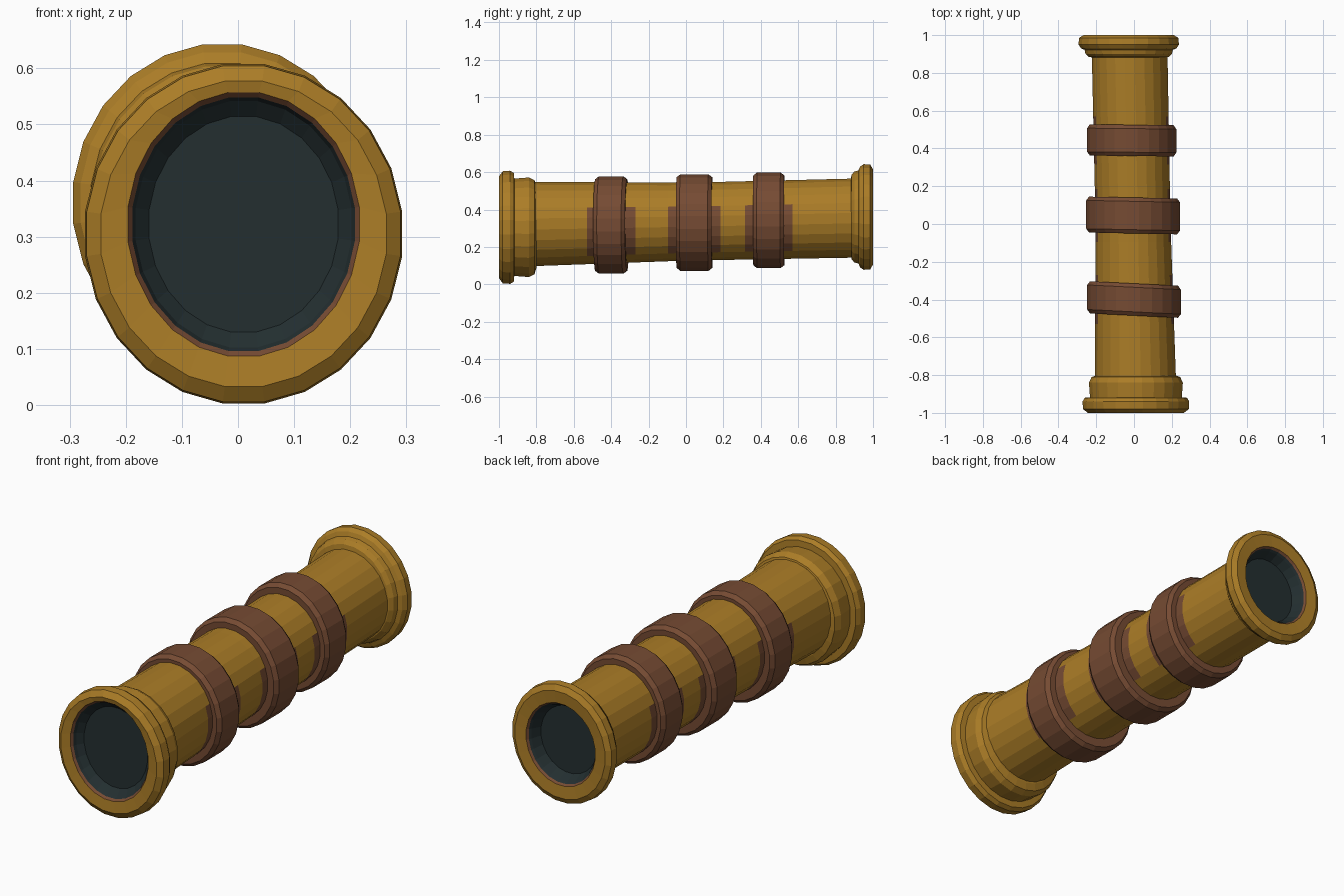
import bpy, bmesh
from math import sin, cos, tau
from mathutils import Vector

cube = bpy.data.objects.get("Cube")
if cube:
    bpy.data.objects.remove(cube)

SIDES = 24


def make_material(name, rgb):
    mat = bpy.data.materials.new(name)
    mat.use_nodes = True
    colour = (*rgb, 1)
    mat.diffuse_color = colour
    mat.node_tree.nodes["Principled BSDF"].inputs["Base Color"].default_value = colour
    return mat


MATERIALS = [
    make_material("brass", (0.41, 0.205, 0.02)),
    make_material("leather", (0.18, 0.07, 0.033)),
    make_material("dark_glass", (0.017, 0.028, 0.03)),
]
BRASS, LEATHER, GLASS = range(3)


def loft(name, stations, tilt=0, paint=None):
    """Closed solid along y; station = (y, outline, scale, material of the strip that follows).
    An outline is (centre x, centre z, radius x, radius z)."""
    bm = bmesh.new()
    rings = []
    for y, (cx, cz, rx, rz), scale, _ in stations:
        ring = []
        for i in range(SIDES):
            a = tau * (i + 0.5) / SIDES
            dx = rx * scale * cos(a)
            ring.append(bm.verts.new((cx + dx, y - tilt * dx, cz + rz * scale * sin(a))))
        rings.append(ring)
    for lower, upper, station in zip(rings, rings[1:], stations):
        for i in range(SIDES):
            j = (i + 1) % SIDES
            face = bm.faces.new((lower[i], lower[j], upper[j], upper[i]))
            face.material_index = station[3]
    for ring, station in ((rings[0], stations[0]), (rings[-1], stations[-1])):
        bm.faces.new(ring).material_index = station[3]
    bmesh.ops.recalc_face_normals(bm, faces=bm.faces)
    if paint:
        for face in bm.faces:
            face.material_index = paint(face)
    mesh = bpy.data.meshes.new(name)
    bm.to_mesh(mesh)
    bm.free()
    for mat in MATERIALS:
        mesh.materials.append(mat)
    obj = bpy.data.objects.new(name, mesh)
    bpy.context.collection.objects.link(obj)
    return obj


# Leather bands: name, start, end, outline, tilt
BANDS = [
    ("front_band", -0.485, -0.315, (0, 0.317, 0.25, 0.262), 0.05),
    ("middle_band", -0.05, 0.14, (-0.005, 0.33, 0.25, 0.26), 0.02),
    ("back_band", 0.36, 0.525, (-0.012, 0.342, 0.238, 0.258), 0.01),
]
for name, start, end, outline, tilt in BANDS:
    loft(name, [
        (start, outline, 0.94, LEATHER),
        (start + 0.02, outline, 1, LEATHER),
        (end - 0.02, outline, 1, LEATHER),
        (end, outline, 0.94, LEATHER),
    ], tilt)

# Main tube, narrowest near the middle
TUBE_FRONT = Vector((0.008, 0.322, 0.217, 0.228))
TUBE_MIDDLE = Vector((-0.005, 0.335, 0.2, 0.21))
TUBE_BACK = Vector((-0.022, 0.353, 0.202, 0.213))
STAIN = 0.045


def tube_outline(y):
    return TUBE_MIDDLE.lerp(TUBE_FRONT if y < 0 else TUBE_BACK, abs(y) / 0.85)


def stain_sides(face):
    """Leather colour spreads beside each band on the flanks only."""
    y, n = face.calc_center_median().y, face.normal
    near = any(b[1] - STAIN < y < b[2] + STAIN for b in BANDS)
    return LEATHER if near and abs(n.x) > 0.6 and n.z < 0.4 else BRASS


tube_ys = [-0.86]
for band in BANDS:
    tube_ys += [band[1] - STAIN, band[2] + STAIN]
tube_ys.append(0.9)
loft("main_tube", [(y, tube_outline(y), 1, BRASS) for y in tube_ys], paint=stain_sides)

# Front end: recessed glass, thin liner, rounded rim and stepped collar
rim = (0.01, 0.305, 0.285, 0.305)
hole = (0.01, 0.322, 0.2, 0.228)
loft("front_rim", [
    (-0.945, hole, 0.85, GLASS),
    (-0.97, hole, 0.97, GLASS),
    (-0.985, hole, 1, LEATHER),
    (-0.995, hole, 1.04, BRASS),
    (-1, rim, 0.9, BRASS),
    (-0.98, rim, 0.99, BRASS),
    (-0.94, rim, 1, BRASS),
    (-0.92, rim, 0.96, BRASS),
    (-0.918, rim, 0.86, BRASS),
    (-0.84, rim, 0.88, BRASS),
    (-0.81, rim, 0.83, BRASS),
    (-0.8, rim, 0.72, BRASS),
])

# Back end: smaller eyepiece with a deeper recess
rim = (-0.028, 0.36, 0.268, 0.285)
hole = (-0.028, 0.36, 0.178, 0.19)
loft("back_rim", [
    (0.93, hole, 0.85, GLASS),
    (0.975, hole, 0.96, GLASS),
    (0.985, hole, 1, LEATHER),
    (0.995, hole, 1.04, BRASS),
    (1, rim, 0.9, BRASS),
    (0.985, rim, 0.99, BRASS),
    (0.95, rim, 1, BRASS),
    (0.93, rim, 0.95, BRASS),
    (0.922, rim, 0.88, BRASS),
    (0.9, rim, 0.86, BRASS),
    (0.885, rim, 0.8, BRASS),
    (0.88, rim, 0.7, BRASS),
])
